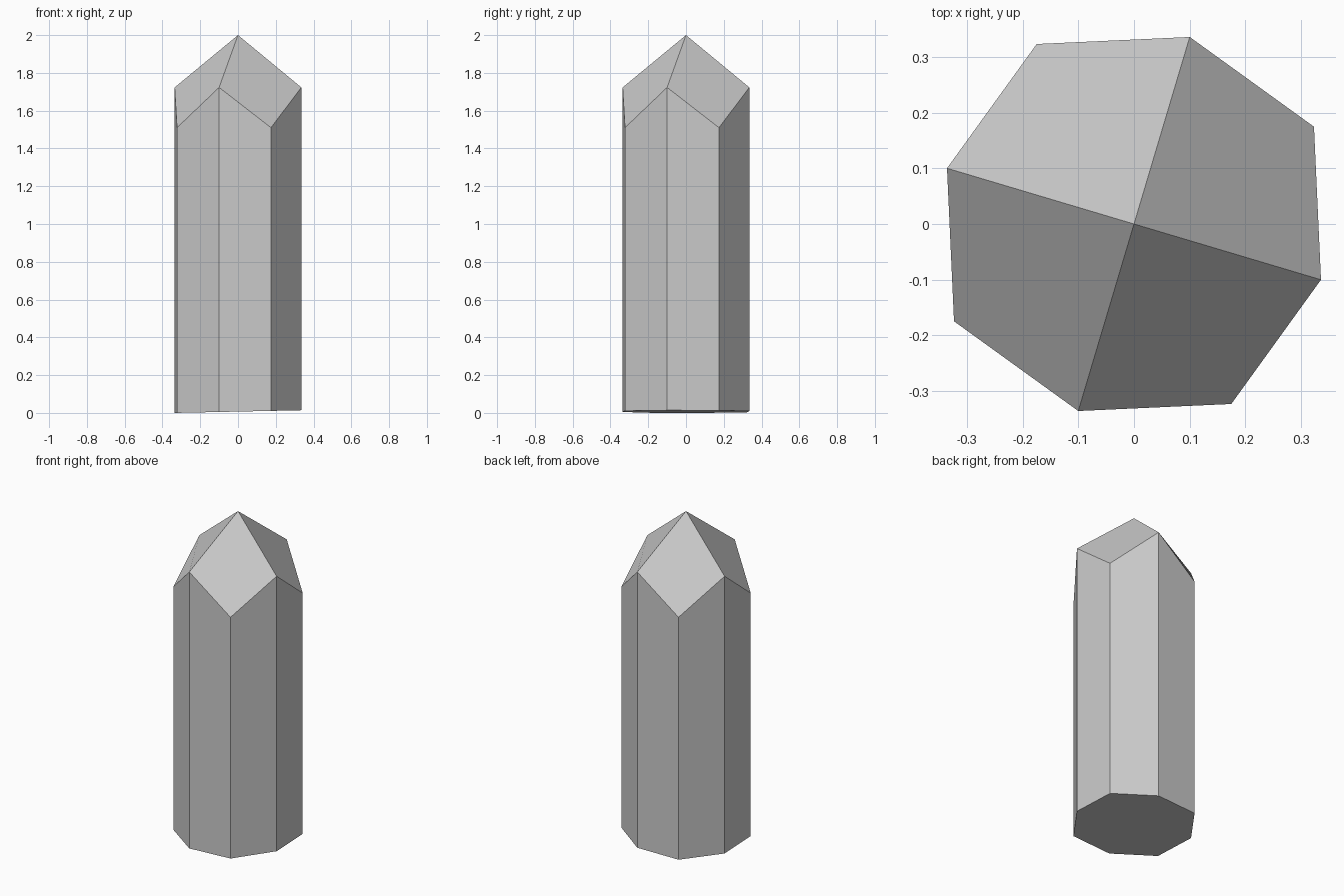
import bpy, bmesh
from math import cos, sin, radians

if "Cube" in bpy.data.objects:
    bpy.data.objects.remove(bpy.data.objects["Cube"])

bm = bmesh.new()
N = 8


def ring_point(i):
    # odd corners sit slightly further out than even ones
    r = 0.35 if i % 2 == 0 else 0.367
    a = radians(-106.6 + 45 * i)
    return r * cos(a), r * sin(a)


# Octagonal shaft with a slightly tilted base and alternating shoulder heights
bottom, top = [], []
for i in range(N):
    x, y = ring_point(i)
    bottom.append(bm.verts.new((x, y, 0.007 + 0.021 * x)))
    top.append(bm.verts.new((x, y, 1.723 if i % 2 == 0 else 1.51)))
apex = bm.verts.new((0, 0, 2.0))

for i in range(N):
    j = (i + 1) % N
    bm.faces.new((bottom[i], bottom[j], top[j], top[i]))
bm.faces.new(bottom[::-1])

# Four kite-shaped facets meeting at the tip
for i in range(0, N, 2):
    bm.faces.new((top[i], top[i + 1], top[(i + 2) % N], apex))

bm.normal_update()
mesh = bpy.data.meshes.new("crystal")
bm.to_mesh(mesh)
bm.free()
crystal = bpy.data.objects.new("crystal", mesh)
bpy.context.collection.objects.link(crystal)
